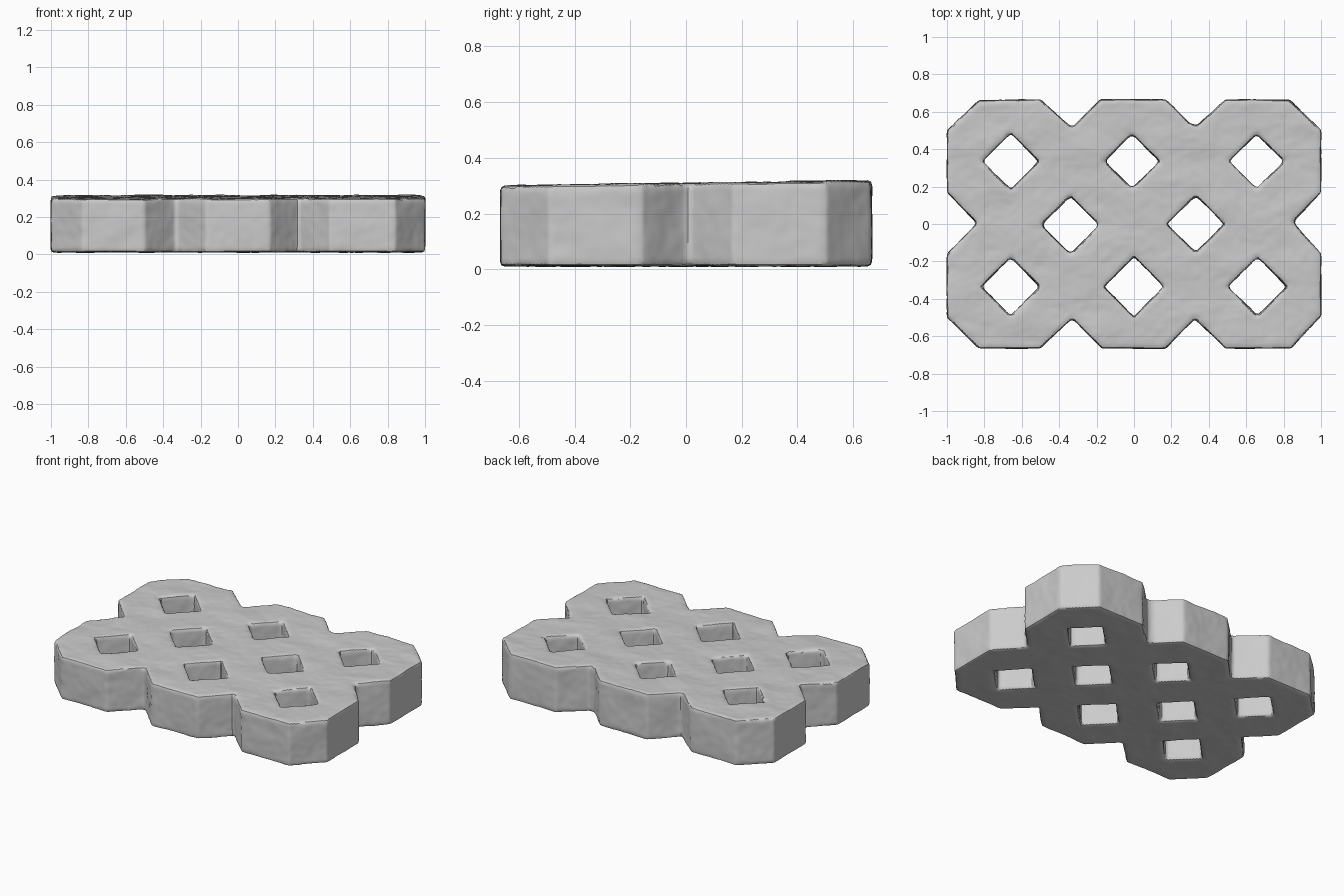
import bpy, bmesh
from mathutils import Vector, noise

if "Cube" in bpy.data.objects:
    bpy.data.objects.remove(bpy.data.objects["Cube"])

BASE, THICK, ROUND = 0.012, 0.296, 0.012

# Outline of the joined octagonal cells, seen from above
outline = [(-.83, -.665), (-.5, -.665), (-.33, -.505), (-.17, -.665), (.17, -.665),
           (.325, -.505), (.49, -.665), (.84, -.665), (1, -.49), (1, -.16),
           (.85, .01), (1, .17), (1, .5), (.83, .665), (.49, .665),
           (.34, .53), (.3, .535), (.17, .667), (-.18, .667), (-.33, .515),
           (-.5, .665), (-.83, .66), (-1, .5), (-1, .17), (-.84, .005), (-1, -.16), (-1, -.5)]

# Diamond openings: centre x, centre y, half diagonal
holes = [(-.66, -.335, .155), (0, -.335, .16), (.66, -.335, .157),
         (-.34, -.005, .155), (.33, 0, .152),
         (-.66, .335, .15), (-.01, .335, .146), (.655, .335, .146)]

curve = bpy.data.curves.new("lattice_block", 'CURVE')
curve.dimensions = '2D'
curve.fill_mode = 'BOTH'
curve.extrude = THICK / 2 - ROUND
curve.bevel_depth = ROUND
curve.bevel_resolution = 1
curve.offset = -ROUND


def add_loop(points):
    s = curve.splines.new('POLY')
    s.points.add(len(points) - 1)
    for p, (x, y) in zip(s.points, points):
        p.co = (x, y, 0, 1)
    s.use_cyclic_u = True


add_loop(outline)
for cx, cy, r in holes:
    add_loop([(cx - r, cy), (cx, cy + r), (cx + r, cy), (cx, cy - r)])

block = bpy.data.objects.new("lattice_block", curve)
bpy.context.collection.objects.link(block)
bpy.context.view_layer.objects.active = block
block.select_set(True)
bpy.ops.object.convert(target='MESH')
block = bpy.context.view_layer.objects.active
block.name = "lattice_block"

# Weld the shell, then remesh it finely so the stone can be roughened
bm = bmesh.new()
bm.from_mesh(block.data)
bmesh.ops.remove_doubles(bm, verts=bm.verts, dist=0.0005)
bmesh.ops.recalc_face_normals(bm, faces=bm.faces)
bm.to_mesh(block.data)
bm.free()
rm = block.modifiers.new("remesh", 'REMESH')
rm.mode = 'VOXEL'
rm.voxel_size = 0.014
bpy.ops.object.modifier_apply(modifier=rm.name)

# Weathered surface: soft lumps everywhere, flaky shelves on top
bm = bmesh.new()
bm.from_mesh(block.data)
bm.normal_update()
moves = []
for v in bm.verts:
    n = v.normal
    soft = noise.noise(v.co * 7) * 0.004 + noise.noise(v.co * 22) * 0.002
    d = n * soft
    if n.z > 0.5:
        flake = noise.noise(Vector((v.co.x * 4 + 3, v.co.y * 9, 1.5)))
        d.z += 0.005 * (round(flake * 3) / 3)
    moves.append(d)
for v, d in zip(bm.verts, moves):
    t = (v.co.z + THICK / 2) / THICK
    v.co += d
    # The top rises slightly towards the back
    v.co.z += BASE + THICK / 2 + t * 0.015 * v.co.y
bm.to_mesh(block.data)
bm.free()
bpy.ops.object.shade_smooth_by_angle(angle=0.6)
